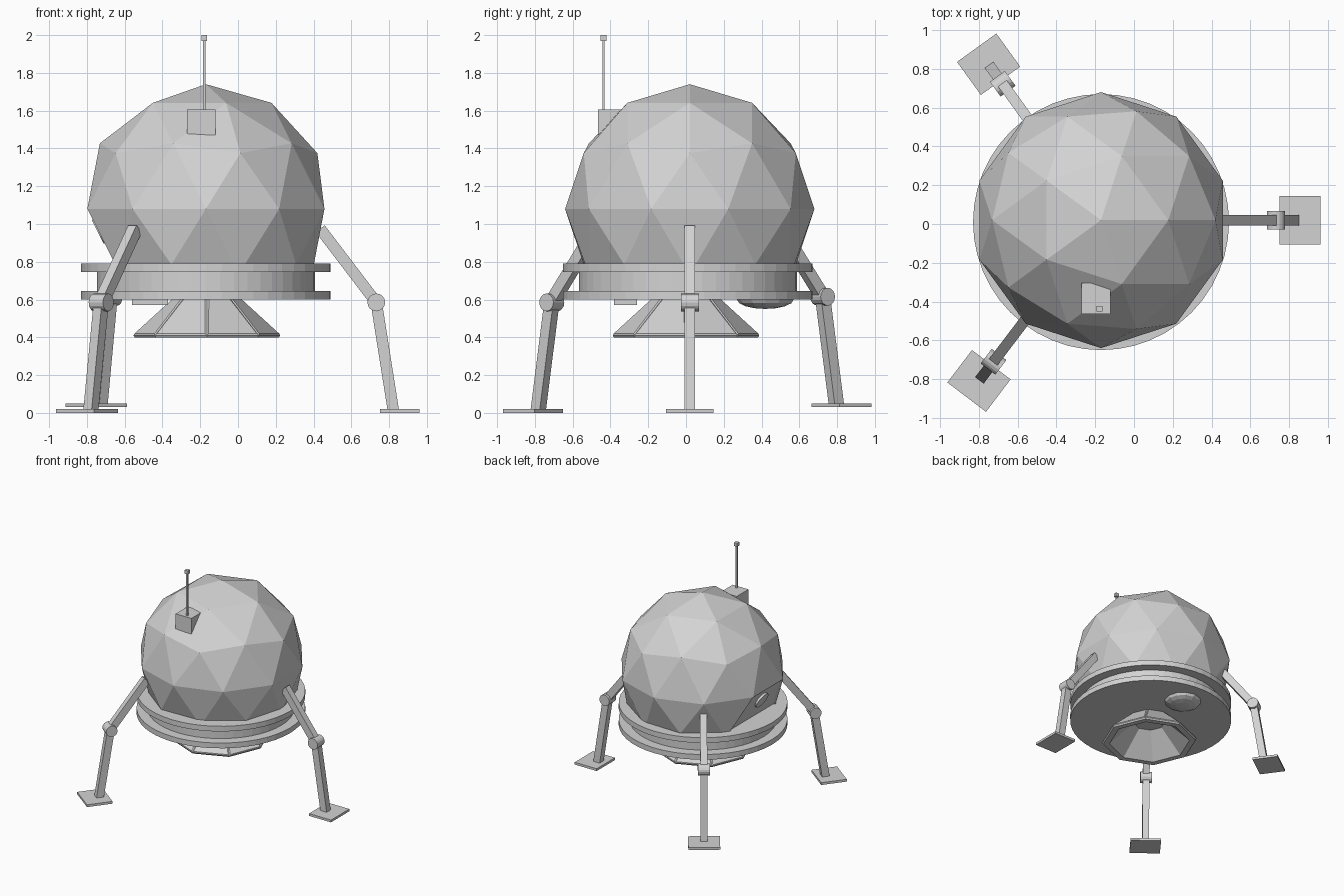
import bpy, bmesh, math
from mathutils import Vector, Matrix

cube = bpy.data.objects.get("Cube")
if cube:
    bpy.data.objects.remove(cube, do_unlink=True)

CX, CY = -0.17, 0.02          # axis of the body

grey = bpy.data.materials.new("hull_grey")
grey.use_nodes = True
grey.diffuse_color = (0.65, 0.65, 0.65, 1)
grey.node_tree.nodes["Principled BSDF"].inputs["Base Color"].default_value = (0.65, 0.65, 0.65, 1)


def finish(name, bm, matrix=None):
    """Turn a bmesh into a named object."""
    if matrix is not None:
        bmesh.ops.transform(bm, matrix=matrix, verts=bm.verts)
    bmesh.ops.recalc_face_normals(bm, faces=bm.faces)
    mesh = bpy.data.meshes.new(name)
    bm.to_mesh(mesh)
    bm.free()
    mesh.materials.append(grey)
    obj = bpy.data.objects.new(name, mesh)
    bpy.context.collection.objects.link(obj)
    return obj


def box(name, centre, size, matrix=Matrix()):
    bm = bmesh.new()
    bmesh.ops.create_cube(bm, size=1)
    bmesh.ops.scale(bm, vec=size, verts=bm.verts)
    return finish(name, bm, matrix @ Matrix.Translation(centre))


def beam(name, a, b, width, depth, matrix):
    """Square bar between two points in the leg's own x-z plane."""
    a, b = Vector(a), Vector(b)
    d = b - a
    turn = Matrix.Rotation(math.atan2(d.x, d.z), 4, 'Y')
    return box(name, (0, 0, 0), (width, depth, d.length),
               matrix @ Matrix.Translation((a + b) / 2) @ turn)


def cylinder(name, radius, length, sides, matrix):
    bm = bmesh.new()
    bmesh.ops.create_cone(bm, cap_ends=True, segments=sides,
                          radius1=radius, radius2=radius, depth=length)
    return finish(name, bm, matrix)


def lathe(name, profile, sides, centre):
    """Spin a closed (radius, height) profile around z."""
    bm = bmesh.new()
    rings = []
    for i in range(sides):
        a = math.tau * i / sides
        rings.append([bm.verts.new((r * math.cos(a), r * math.sin(a), z)) for r, z in profile])
    n = len(profile)
    for i in range(sides):
        p, q = rings[i], rings[(i + 1) % sides]
        for j in range(n - 1):
            bm.faces.new((p[j], q[j], q[j + 1], p[j + 1]))
    for j in (0, n - 1):
        bm.faces.new([ring[j] for ring in rings])
    return bm, Matrix.Translation(centre)


# Faceted cabin: one low corner flattened into a pentagonal hatch, base cut off
bm = bmesh.new()
bmesh.ops.create_icosphere(bm, subdivisions=2, radius=0.66)
down = Vector((-0.894, 0, -0.447))
corner = max(bm.verts, key=lambda v: v.co.dot(down))
bmesh.ops.dissolve_verts(bm, verts=[corner])
hatch = max(bm.faces, key=lambda f: f.calc_area())
bmesh.ops.inset_region(bm, faces=[hatch], thickness=0.025, depth=-0.012)
bmesh.ops.bisect_plane(bm, geom=bm.verts[:] + bm.edges[:] + bm.faces[:],
                       plane_co=(0, 0, -0.38), plane_no=(0, 0, -1), clear_outer=True)
bmesh.ops.holes_fill(bm, edges=[e for e in bm.edges if e.is_boundary])
finish("cabin", bm, Matrix.Translation((CX, CY, 1.08)))

# Round window on the hatch
spot = Vector((CX - 0.56, CY, 0.965))
cylinder("hatch_window", 0.07, 0.03, 16,
         Matrix.Translation(spot) @ down.to_track_quat('Z', 'Y').to_matrix().to_4x4())

# Base deck: two flanges with a narrower drum between
deck = [(0.66, 0.79), (0.66, 0.745), (0.577, 0.745), (0.577, 0.645), (0.66, 0.645), (0.66, 0.6)]
bm, m = lathe("deck", deck, 48, (CX, 0.01, 0))
finish("deck", bm, m)

# Hollow eight-sided engine bell with raised panels
bell = [(0.17, 0.61), (0.388, 0.41), (0.38, 0.398), (0.33, 0.398), (0.13, 0.585)]
bm, m = lathe("engine_bell", bell, 8, (-0.165, 0, 0))
bmesh.ops.recalc_face_normals(bm, faces=bm.faces)
outer = [f for f in bm.faces if f.normal.z > 0.1 and len(f.verts) == 4]
bmesh.ops.inset_individual(bm, faces=outer, thickness=0.012, depth=0.006)
finish("engine_bell", bm, m)

# Underside fittings
bm = bmesh.new()
bmesh.ops.create_uvsphere(bm, u_segments=12, v_segments=8, radius=0.15)
bmesh.ops.scale(bm, vec=(1, 1, 0.33), verts=bm.verts)
finish("underside_dome", bm, Matrix.Translation((CX, 0.42, 0.6)))
box("underside_box", (-0.465, -0.32, 0.59), (0.19, 0.12, 0.04))

# Antenna
box("antenna_box", (-0.195, -0.385, 1.54), (0.15, 0.16, 0.135))
box("antenna_rod", (-0.178, -0.437, 1.79), (0.012, 0.012, 0.37))
box("antenna_tip", (-0.178, -0.437, 1.985), (0.03, 0.03, 0.03))

# Three jointed legs: heading, reach and lift differ slightly
for name, angle, reach, lift in (("left", 0, 0, 0), ("back", 125.8, -0.035, 0.03),
                                 ("front", 232.8, 0.015, 0)):
    m = (Matrix.Translation((CX, CY, lift)) @ Matrix.Rotation(math.radians(angle), 4, 'Z')
         @ Matrix.Translation((reach, 0, 0)))
    knee, ankle = (0.902, 0, 0.585), (0.992, 0, 0.015)
    box(name + "_foot", (1.026, 0, 0.01), (0.21, 0.25, 0.02), m)
    beam(name + "_lower_leg", ankle, knee, 0.06, 0.055, m)
    beam(name + "_upper_leg", knee, (0.605, 0, 0.975), 0.06, 0.055, m)
    cylinder(name + "_knee", 0.047, 0.095, 16,
             m @ Matrix.Translation(knee) @ Matrix.Rotation(math.pi / 2, 4, 'X'))
